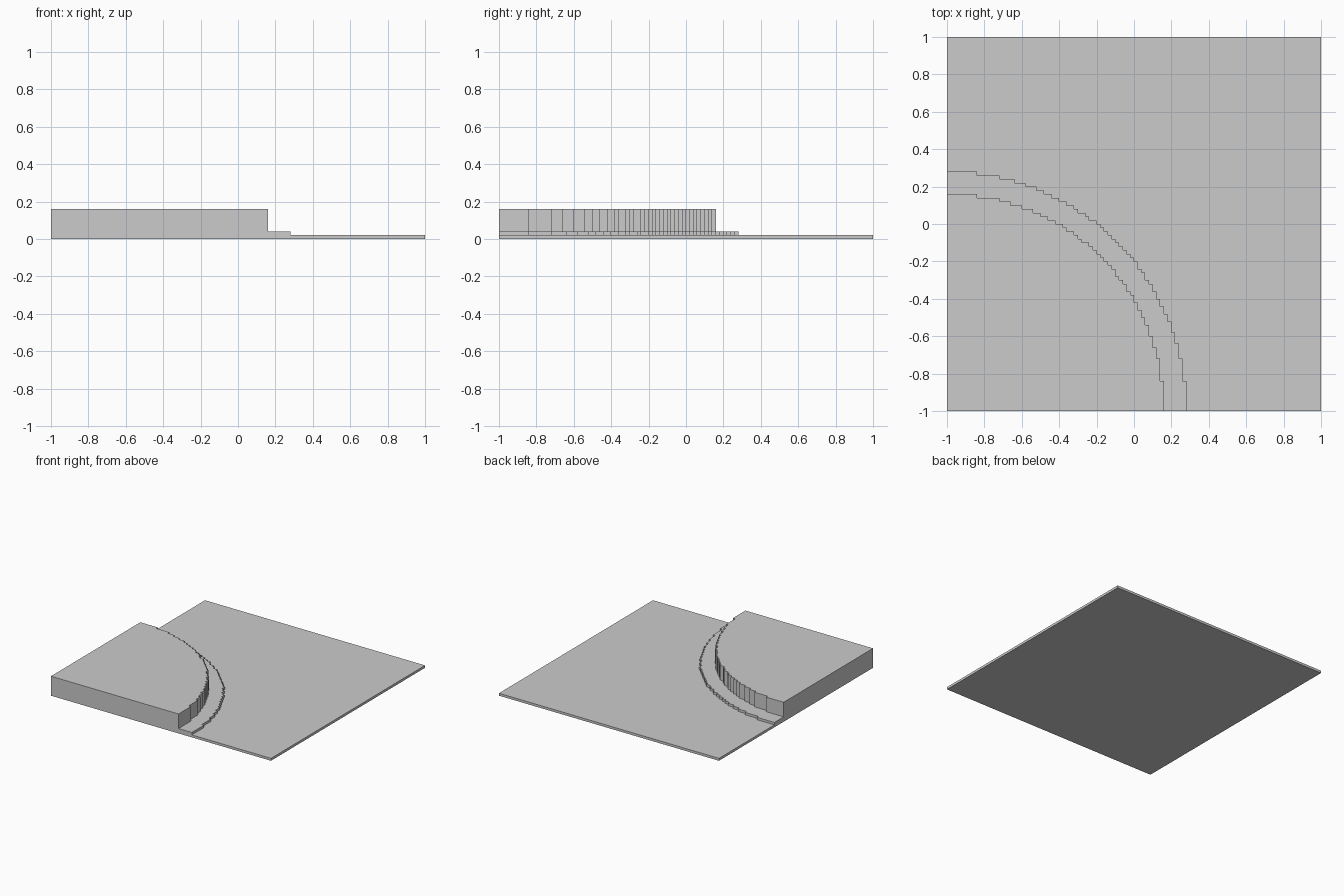
import bpy, bmesh, math

if "Cube" in bpy.data.objects:
    bpy.data.objects.remove(bpy.data.objects["Cube"])

CELL = 0.02          # one grid step
SIZE = 100           # cells along each side of the plate
Z_PLATE, Z_RIM, Z_CORE = 1, 2, 8   # terrace heights in cells


def stair_arc(radius):
    """Stepped quarter circle around the corner (0, 0), collinear points dropped."""
    pts = [(math.floor(radius) + 1, 0)]
    for j in range(math.floor(radius) + 1):
        i = math.floor(math.sqrt(radius ** 2 - j ** 2)) + 1
        if i != pts[-1][0]:
            pts += [(pts[-1][0], j), (i, j)]
    n = math.floor(radius) + 1
    return pts + [(pts[-1][0], n), (0, n)]


bm = bmesh.new()
cache = {}


def vert(x, y, z):
    if (x, y, z) not in cache:
        cache[x, y, z] = bm.verts.new((x * CELL - 1, y * CELL - 1, z * CELL))
    return cache[x, y, z]


def face(points):
    bm.faces.new([vert(*p) for p in points])


def flat(points, z):
    face([(x, y, z) for x, y in points])


def riser(points, z0, z1):
    for a, b in zip(points, points[1:]):
        face([(*a, z0), (*b, z0), (*b, z1), (*a, z1)])


rim = stair_arc(63.5)
core = stair_arc(57.5)

# Terrace tops: plate, low rim, raised core
flat(rim + [(0, SIZE), (SIZE, SIZE), (SIZE, 0)], Z_PLATE)
flat(rim + core[::-1], Z_RIM)
flat(core + [(0, 0)], Z_CORE)

# Stepped curved risers
riser(rim, Z_PLATE, Z_RIM)
riser(core, Z_RIM, Z_CORE)

# Front and left sides share one stepped profile
r, c = rim[0][0], core[0][0]
profile = [(0, 0), (SIZE, 0), (SIZE, Z_PLATE), (r, Z_PLATE),
           (r, Z_RIM), (c, Z_RIM), (c, Z_CORE), (0, Z_CORE)]
face([(u, 0, z) for u, z in profile])
face([(0, u, z) for u, z in profile])

# Right and back sides, underside
riser([(SIZE, 0), (SIZE, SIZE), (0, SIZE)], 0, Z_PLATE)
flat([(0, 0), (SIZE, 0), (SIZE, SIZE), (0, SIZE)], 0)

bmesh.ops.recalc_face_normals(bm, faces=bm.faces[:])
mesh = bpy.data.meshes.new("terraced_plate")
bm.to_mesh(mesh)
bm.free()
bpy.context.collection.objects.link(bpy.data.objects.new("terraced_plate", mesh))
